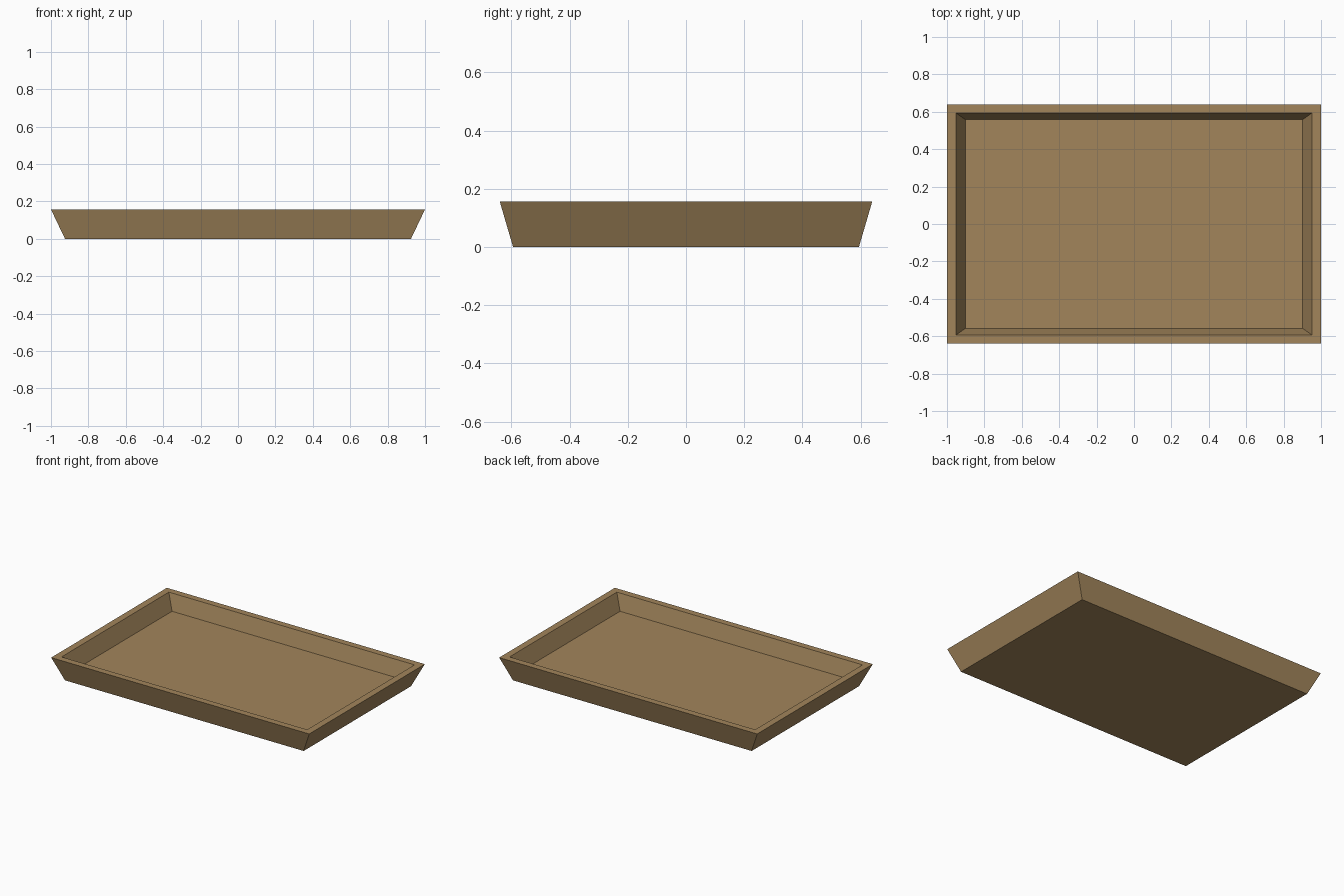
import bpy, bmesh

if "Cube" in bpy.data.objects:
    bpy.data.objects.remove(bpy.data.objects["Cube"])

wood = bpy.data.materials.new("tan wood")
wood.diffuse_color = (0.36, 0.235, 0.105, 1)
wood.use_nodes = True
wood.node_tree.nodes["Principled BSDF"].inputs["Base Color"].default_value = wood.diffuse_color

# Rectangular rings: half width, half depth, height (outside bottom -> rim -> inside floor)
RINGS = [(0.925, 0.594, 0.0), (1.0, 0.64, 0.157), (0.952, 0.594, 0.157), (0.902, 0.558, 0.05)]

bm = bmesh.new()
loops = [[bm.verts.new((sx * w, sy * d, z)) for sx, sy in ((-1, -1), (1, -1), (1, 1), (-1, 1))]
         for w, d, z in RINGS]

# Sloping walls and flat rim
for a, b in zip(loops, loops[1:]):
    for i in range(4):
        j = (i + 1) % 4
        bm.faces.new((a[i], a[j], b[j], b[i]))

# Underside and inner floor
bm.faces.new(loops[0][::-1])
bm.faces.new(loops[-1])
bmesh.ops.recalc_face_normals(bm, faces=bm.faces)

mesh = bpy.data.meshes.new("tray")
bm.to_mesh(mesh)
bm.free()
mesh.materials.append(wood)
tray = bpy.data.objects.new("tray", mesh)
bpy.context.collection.objects.link(tray)
